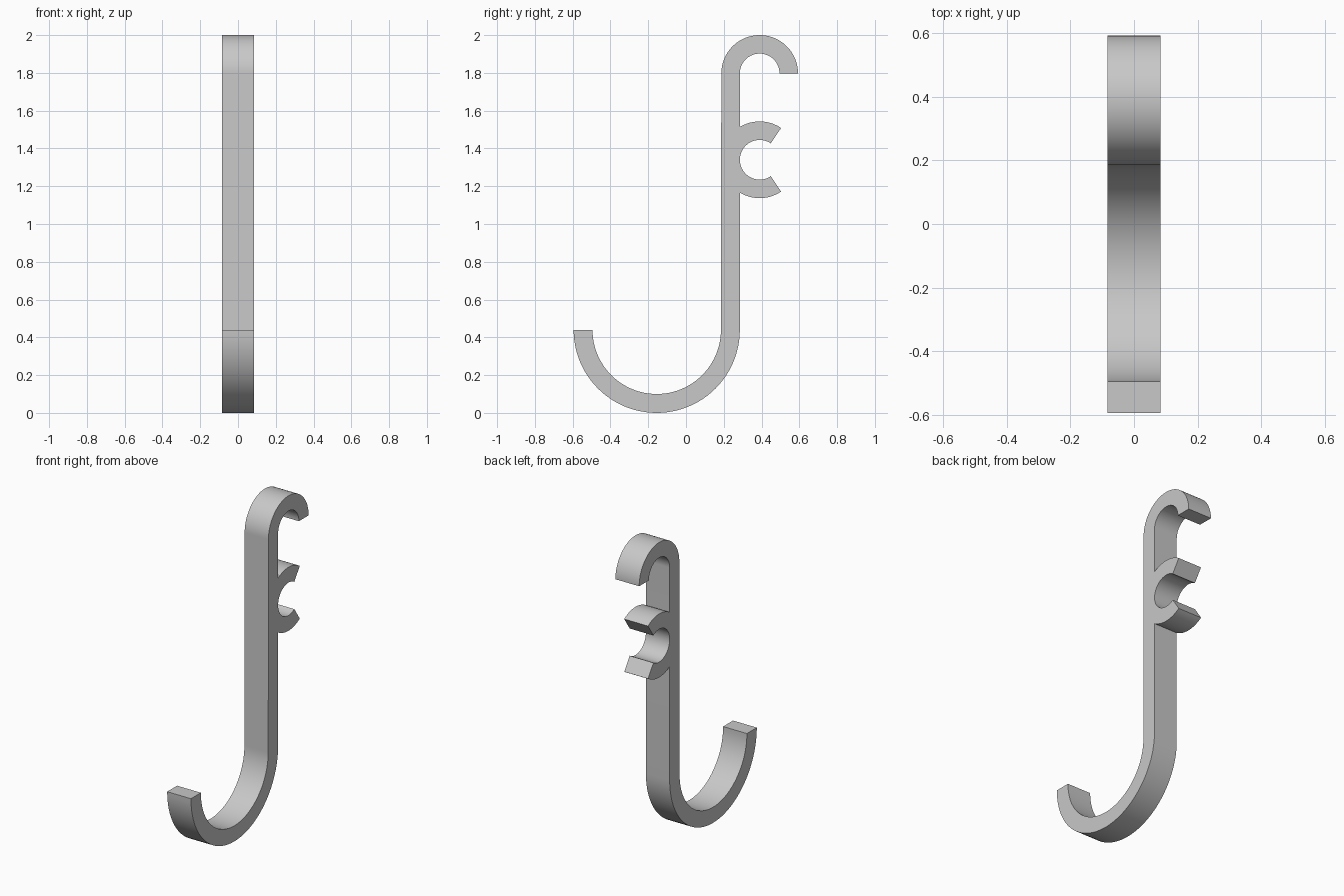
import bpy
import bmesh
from math import cos, sin, radians, degrees, acos

default = bpy.data.objects.get("Cube")
if default:
    bpy.data.objects.remove(default, do_unlink=True)

HALF_WIDTH = 0.084
BACK = 0.285                      # rear plane of the shank
BIG, SMALL, THICK = 0.44, 0.203, 0.1
HOOK = (BACK - BIG, BIG)          # centres as (y, z)
CLIP = (0.39, 1.34)
TOP = (0.39, 2 - SMALL)
INNER = CLIP[0] - BACK            # inner radius of the clip and top hook
MOUTH = 56                        # half opening angle of the clip


def arc(centre, radius, start, end, steps=48):
    angles = [radians(start + (end - start) * i / steps) for i in range(steps + 1)]
    return [(centre[0] + radius * cos(a), centre[1] + radius * sin(a)) for a in angles]


# Side outline: large hook, shank, snap clip and small top hook
root = degrees(acos((BACK - CLIP[0]) / SMALL))   # where the clip leaves the shank
outline = (
    arc(HOOK, BIG, 180, 360)
    + arc(CLIP, SMALL, 360 - root, 360 - MOUTH, 24)
    + arc(CLIP, INNER, 360 - MOUTH, MOUTH)
    + arc(CLIP, SMALL, MOUTH, root, 24)
    + arc(TOP, INNER, 180, 0)
    + arc(TOP, SMALL, 0, 180)
    + arc(HOOK, BIG - THICK, 360, 180)
)

# Extrude the outline across the width
bm = bmesh.new()
face = bm.faces.new([bm.verts.new((-HALF_WIDTH, y, z)) for y, z in outline])
result = bmesh.ops.extrude_face_region(bm, geom=[face], use_keep_orig=True)
moved = [v for v in result["geom"] if isinstance(v, bmesh.types.BMVert)]
bmesh.ops.translate(bm, verts=moved, vec=(2 * HALF_WIDTH, 0, 0))
bmesh.ops.recalc_face_normals(bm, faces=bm.faces)
mesh = bpy.data.meshes.new("hook_body")
bm.to_mesh(mesh)
bm.free()

# Plain grey material
grey = bpy.data.materials.new("grey")
grey.use_nodes = True
colour = (0.58, 0.58, 0.58, 1)
grey.diffuse_color = colour
grey.node_tree.nodes["Principled BSDF"].inputs["Base Color"].default_value = colour
mesh.materials.append(grey)

hook = bpy.data.objects.new("hook_body", mesh)
bpy.context.collection.objects.link(hook)
bpy.ops.object.select_all(action="DESELECT")
hook.select_set(True)
bpy.context.view_layer.objects.active = hook
bpy.ops.object.shade_smooth_by_angle(angle=radians(30))
